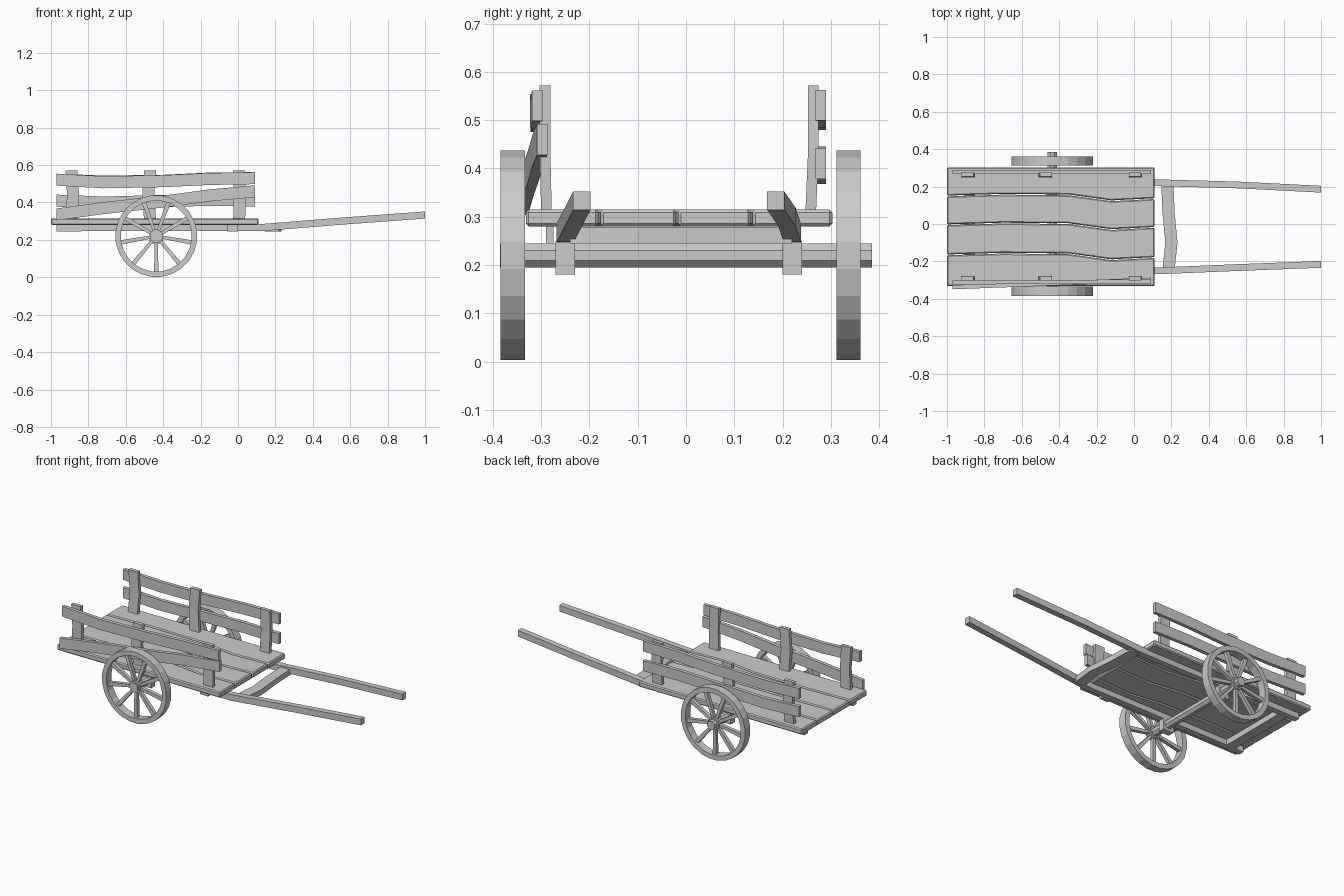
import bpy, bmesh, math
from mathutils import Vector

cube = bpy.data.objects.get("Cube")
if cube:
    bpy.data.objects.remove(cube, do_unlink=True)

wood = bpy.data.materials.new("plain_grey")
wood.use_nodes = True
GREY = (0.6, 0.6, 0.6, 1)
wood.diffuse_color = GREY
wood.node_tree.nodes["Principled BSDF"].inputs["Base Color"].default_value = GREY


def finish(name, bm, bevel=0):
    bmesh.ops.recalc_face_normals(bm, faces=bm.faces)
    mesh = bpy.data.meshes.new(name)
    bm.to_mesh(mesh)
    bm.free()
    mesh.materials.append(wood)
    obj = bpy.data.objects.new(name, mesh)
    bpy.context.collection.objects.link(obj)
    if bevel:
        mod = obj.modifiers.new("worn_edges", 'BEVEL')
        mod.width = bevel
        mod.segments = 1
        mod.limit_method = 'ANGLE'
        mod.angle_limit = math.radians(40)
    return obj


def beam(name, axis, path, size, bevel=0):
    """Rectangular timber swept along one axis; size covers the other two axes."""
    bm = bmesh.new()
    others = [i for i in range(3) if i != axis]
    rings = []
    for p in path:
        ring = []
        for a, b in ((-1, -1), (1, -1), (1, 1), (-1, 1)):
            v = Vector(p)
            v[others[0]] += a * size[0] / 2
            v[others[1]] += b * size[1] / 2
            ring.append(bm.verts.new(v))
        rings.append(ring)
    for r, s in zip(rings, rings[1:]):
        for i in range(4):
            j = (i + 1) % 4
            bm.faces.new((r[i], r[j], s[j], s[i]))
    bm.faces.new(rings[0])
    bm.faces.new(rings[-1])
    return finish(name, bm, bevel)


def lathe(name, profile, sides, centre):
    """Closed (radius, y) profile turned about a y-parallel axis."""
    bm = bmesh.new()
    rings = []
    for k in range(sides):
        t = math.tau * (k + 0.5) / sides
        rings.append([bm.verts.new((centre[0] + r * math.cos(t), centre[1] + y,
                                    centre[2] + r * math.sin(t))) for r, y in profile])
    n = len(profile)
    for k in range(sides):
        r, s = rings[k], rings[(k + 1) % sides]
        for i in range(n):
            j = (i + 1) % n
            bm.faces.new((r[i], r[j], s[j], s[i]))
    bmesh.ops.remove_doubles(bm, verts=bm.verts, dist=1e-5)
    return finish(name, bm)


# Deck: four planks whose shared seams wander
REAR, FRONT = -1.0, 0.11
stations = (REAR, -0.7, -0.35, -0.12, FRONT)
wobble = (0, 0.009, 0.006, -0.026, -0.014)
seams = (-0.332, -0.165, -0.004, 0.15, 0.303)
for k in range(4):
    bm = bmesh.new()
    rings = []
    for x, w in zip(stations, wobble):
        lo = seams[k] + (w + 0.002 if k else 0)
        hi = seams[k + 1] + (w - 0.002 if k < 3 else 0)
        rings.append([bm.verts.new((x, y, z)) for y, z in
                      ((lo, 0.28), (hi, 0.28), (hi, 0.315), (lo, 0.315))])
    for r, s in zip(rings, rings[1:]):
        for i in range(4):
            j = (i + 1) % 4
            bm.faces.new((r[i], r[j], s[j], s[i]))
    bm.faces.new(rings[0])
    bm.faces.new(rings[-1])
    finish(f"deck_plank_{k + 1}", bm, 0.006)

# Under-frame rails that run on into the pulling shafts
for name, y, bend in (("left_shaft", 0.22, 0.006), ("right_shaft", -0.25, 0)):
    tip = y - math.copysign(0.034, y)
    beam(name, 0, [(-0.97, y, 0.265), (0.14, y, 0.267), (0.55, (y + tip) / 2 + bend, 0.3),
                   (1.0, tip, 0.333)], (0.036, 0.038))
    beam(name + "_axle_block", 2, [(-0.437, y, 0.18), (-0.437, y, 0.25)], (0.07, 0.04))

# Cross beams
beam("front_cross_beam", 1, [(0.185, -0.24, 0.262), (0.2, -0.1, 0.262),
                             (0.185, 0.06, 0.262), (0.178, 0.22, 0.262)], (0.065, 0.034))
beam("rear_cross_beam", 1, [(-0.88, -0.24, 0.262), (-0.88, 0.21, 0.262)], (0.06, 0.034))
beam("post_foot", 2, [(-0.028, -0.282, 0.245), (-0.028, -0.282, 0.29)], (0.055, 0.016))

# Axle
HUB_X, HUB_Z = -0.437, 0.22
lathe("axle", [(0, -0.385), (0.027, -0.385), (0.027, 0.385), (0, 0.385)], 8,
      (HUB_X, 0, HUB_Z))

# Wheels: rim, hub and tapered spokes
SPOKES = 9
for side, y in (("right", -0.359), ("left", 0.337)):
    c = Vector((HUB_X, y, HUB_Z))
    lathe(side + "_wheel_rim", [(0.19, -0.025), (0.219, -0.025), (0.219, 0.025),
                                (0.19, 0.025)], 24, c)
    lathe(side + "_wheel_hub", [(0, -0.02), (0.036, -0.02), (0.036, 0.02), (0, 0.02)], 12, c)
    bm = bmesh.new()
    for k in range(SPOKES):
        t = math.tau * k / SPOKES - math.pi / 2
        out = Vector((math.cos(t), 0, math.sin(t)))
        across = Vector((-out.z, 0, out.x))
        rings = []
        for r, w in ((0.02, 0.008), (0.195, 0.012)):
            rings.append([bm.verts.new(c + out * r + across * a * w + Vector((0, b * 0.011, 0)))
                          for a, b in ((-1, -1), (1, -1), (1, 1), (-1, 1))])
        for i in range(4):
            j = (i + 1) % 4
            bm.faces.new((rings[0][i], rings[0][j], rings[1][j], rings[1][i]))
        for ring in rings:
            bm.faces.new(ring)
    finish(side + "_wheel_spokes", bm)

# Side posts, slightly crooked
for side, y, lean in (("right", -0.289, -0.003), ("left", 0.258, 0.006)):
    for label, x, kink in (("rear", -0.89, 0.008), ("middle", -0.47, -0.01), ("front", 0.006, 0.004)):
        beam(f"{side}_{label}_post", 2, [(x, y, 0.3), (x + kink, y + lean, 0.44),
                                         (x, y + lean, 0.572)], (0.064, 0.022))

# Side boards; the lower right one has slipped at the rear
xs = (-0.97, -0.72, -0.4, -0.15, 0.09)
boards = {
    "right_upper_board": ((-0.312, -0.308), (0.522, 0.508, 0.514, 0.526, 0.53)),
    "left_upper_board": ((0.279, 0.279), (0.522, 0.512, 0.516, 0.528, 0.531)),
    "right_lower_board": ((-0.338, -0.298), (0.336, 0.37, 0.405, 0.438, 0.46)),
    "left_lower_board": ((0.279, 0.279), (0.41, 0.4, 0.408, 0.414, 0.41)),
}
for name, (ends, zs) in boards.items():
    path = [(x, ends[0] + (ends[1] - ends[0]) * (x - xs[0]) / (xs[-1] - xs[0]), z)
            for x, z in zip(xs, zs)]
    beam(name, 0, path, (0.022, 0.064))
